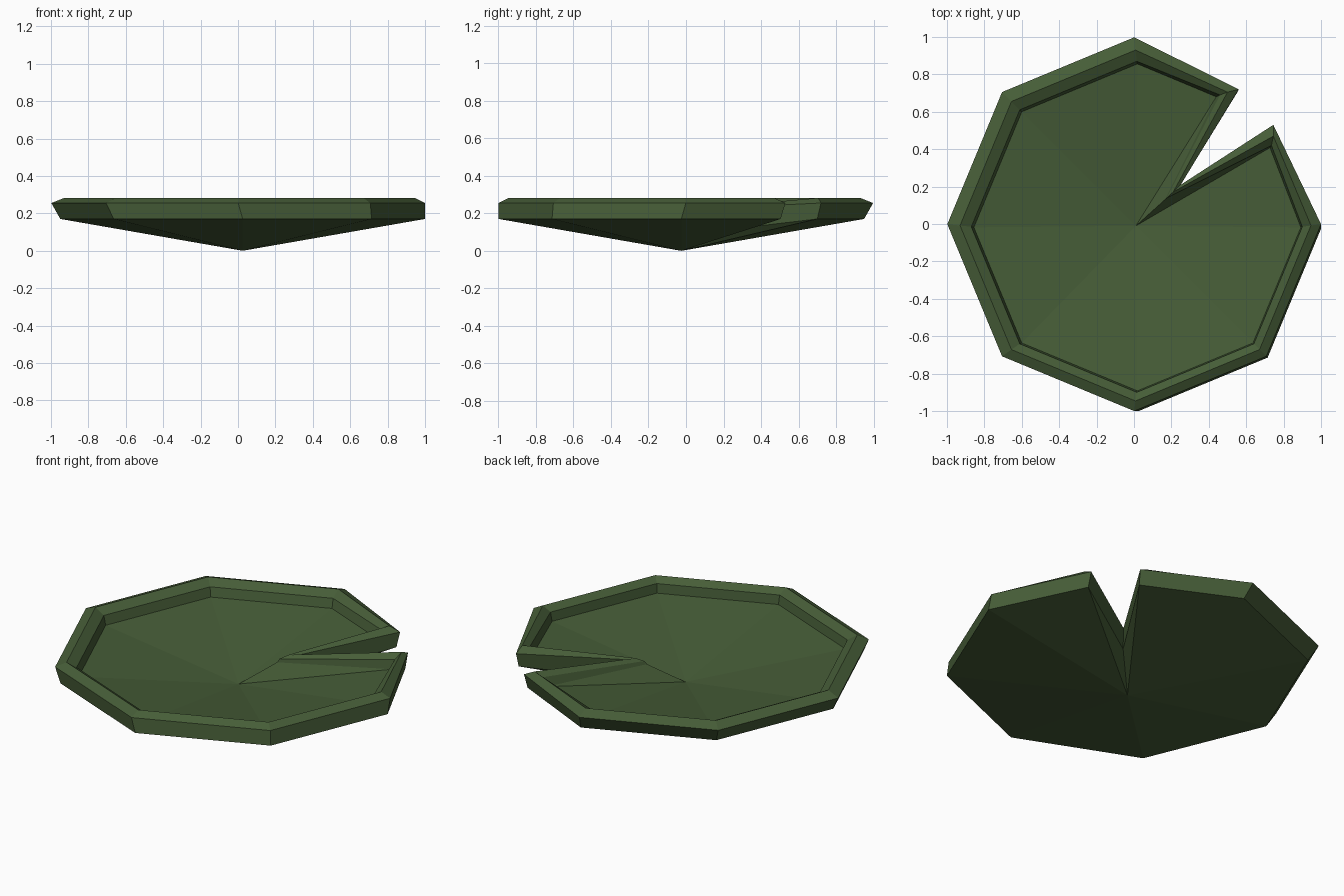
import bpy, bmesh, math

cube = bpy.data.objects.get("Cube")
if cube:
    bpy.data.objects.remove(cube)

# Single leaf colour
green = bpy.data.materials.new("leaf_green")
green.use_nodes = True
colour = (0.062, 0.11, 0.039, 1)
green.diffuse_color = colour
bsdf = green.node_tree.nodes["Principled BSDF"]
bsdf.inputs["Base Color"].default_value = colour
bsdf.inputs["Roughness"].default_value = 0.8


def ring(bm, z, radius, shift, lip_a, lip_b, tip):
    """Octagon outline with one corner replaced by a notch; the tip has its own height."""
    points = [(*lip_a, z)]
    for i in range(2, 9):
        a = math.radians(45 * i)
        points.append((shift + radius * math.cos(a), -shift + radius * math.sin(a), z))
    points += [(*lip_b, z), tip]
    return [bm.verts.new(p) for p in points]


def loop_pairs(verts):
    return zip(verts, verts[1:] + verts[:1])


def bridge(bm, low, high):
    for (a, b), (c, d) in zip(loop_pairs(low), loop_pairs(high)):
        bm.faces.new((a, b, d, c))


def fan(bm, verts, centre):
    hub = bm.verts.new(centre)
    for a, b in loop_pairs(verts):
        bm.faces.new((a, b, hub))


bm = bmesh.new()
# Underside edge, outer edge, rim crest, inner bevel, floor edge
rings = [
    ring(bm, 0.17, 0.975, 0.025, (0.55, 0.70), (0.745, 0.505), (0.24, 0.195, 0.11)),
    ring(bm, 0.255, 0.999, 0.001, (0.56, 0.72), (0.745, 0.53), (0.25, 0.21, 0.23)),
    ring(bm, 0.282, 0.938, 0.008, (0.50, 0.705), (0.745, 0.47), (0.21, 0.172, 0.235)),
    ring(bm, 0.252, 0.885, 0.015, (0.46, 0.69), (0.735, 0.42), (0.175, 0.14, 0.215)),
    ring(bm, 0.198, 0.874, 0.018, (0.44, 0.68), (0.727, 0.408), (0.165, 0.13, 0.195)),
]
for low, high in zip(rings, rings[1:]):
    bridge(bm, low, high)

# Conical underside and shallow dished floor
fan(bm, rings[0], (0.025, -0.025, 0))
fan(bm, rings[-1], (0.01, -0.01, 0.078))
bmesh.ops.recalc_face_normals(bm, faces=bm.faces)

mesh = bpy.data.meshes.new("floating_leaf")
bm.to_mesh(mesh)
bm.free()
mesh.materials.append(green)
leaf = bpy.data.objects.new("floating_leaf", mesh)
bpy.context.collection.objects.link(leaf)
